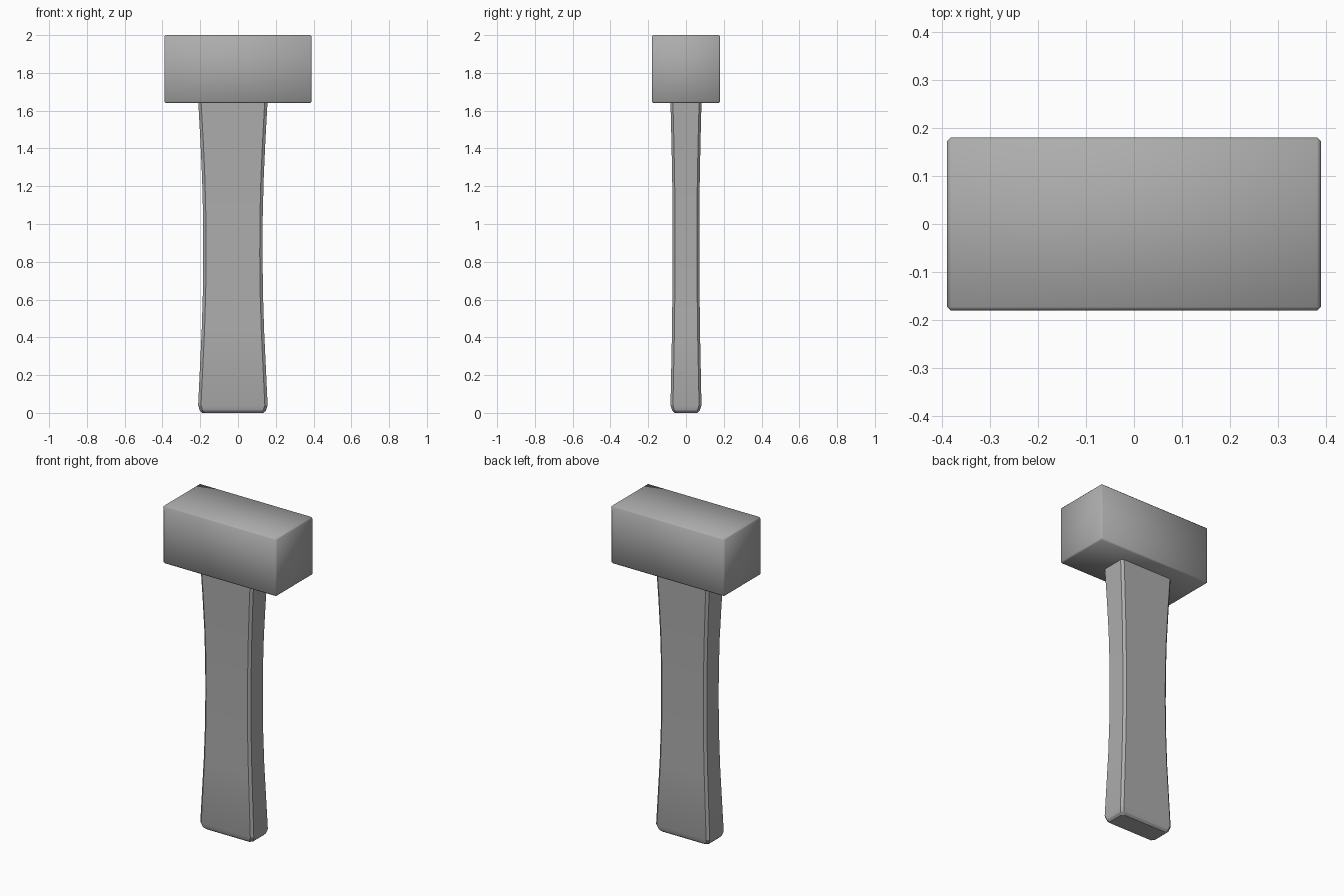
import bpy, bmesh

if "Cube" in bpy.data.objects:
    bpy.data.objects.remove(bpy.data.objects["Cube"])

grey = bpy.data.materials.new("dark_grey")
grey.diffuse_color = (0.42, 0.42, 0.42, 1)
grey.use_nodes = True
grey.node_tree.nodes["Principled BSDF"].inputs["Base Color"].default_value = grey.diffuse_color

# Head: block with a fine single bevel, smoothly shaded across it
bpy.ops.mesh.primitive_cube_add(size=1, location=(0, 0, 1.82))
head = bpy.context.object
head.name = "hammer_head"
head.scale = (0.78, 0.362, 0.36)
bpy.ops.object.transform_apply(location=False, rotation=False, scale=True)
bevel = head.modifiers.new("edge_bevel", 'BEVEL')
bevel.width = 0.008
bevel.segments = 1
bpy.ops.object.shade_smooth()
head.data.materials.append(grey)


def ring(bm, z, hx, hy, cx=-0.027, ax=0.015, ay=0.013):
    """Rectangle with chamfered corners at height z."""
    corner = [(hx, hy - ay), (hx - ax, hy)]
    pts = []
    for sx, sy in ((1, 1), (-1, 1), (-1, -1), (1, -1)):
        part = corner if sx * sy > 0 else corner[::-1]
        pts += [(cx + sx * x, sy * y) for x, y in part]
    return [bm.verts.new((x, y, z)) for x, y in pts]


# Handle: waisted loft with a rounded butt, (z, half width, half depth)
stations = [(0, 0.162, 0.061), (0.012, 0.175, 0.073), (0.04, 0.184, 0.082),
            (0.44, 0.165, 0.074), (0.64, 0.159, 0.072), (0.84, 0.157, 0.071),
            (1.04, 0.158, 0.071), (1.24, 0.163, 0.073), (1.44, 0.172, 0.077),
            (1.64, 0.183, 0.082), (1.68, 0.185, 0.083)]
bm = bmesh.new()
rings = [ring(bm, *s) for s in stations]
n = len(rings[0])
for a, b in zip(rings, rings[1:]):
    for i in range(n):
        j = (i + 1) % n
        bm.faces.new((a[i], a[j], b[j], b[i]))
bm.faces.new(rings[0][::-1])
bm.faces.new(rings[-1])
bmesh.ops.recalc_face_normals(bm, faces=bm.faces)
mesh = bpy.data.meshes.new("handle")
bm.to_mesh(mesh)
bm.free()
mesh.materials.append(grey)
handle = bpy.data.objects.new("handle", mesh)
bpy.context.collection.objects.link(handle)
bpy.ops.object.select_all(action='DESELECT')
handle.select_set(True)
bpy.context.view_layer.objects.active = handle
bpy.ops.object.shade_smooth_by_angle(angle=0.4)
